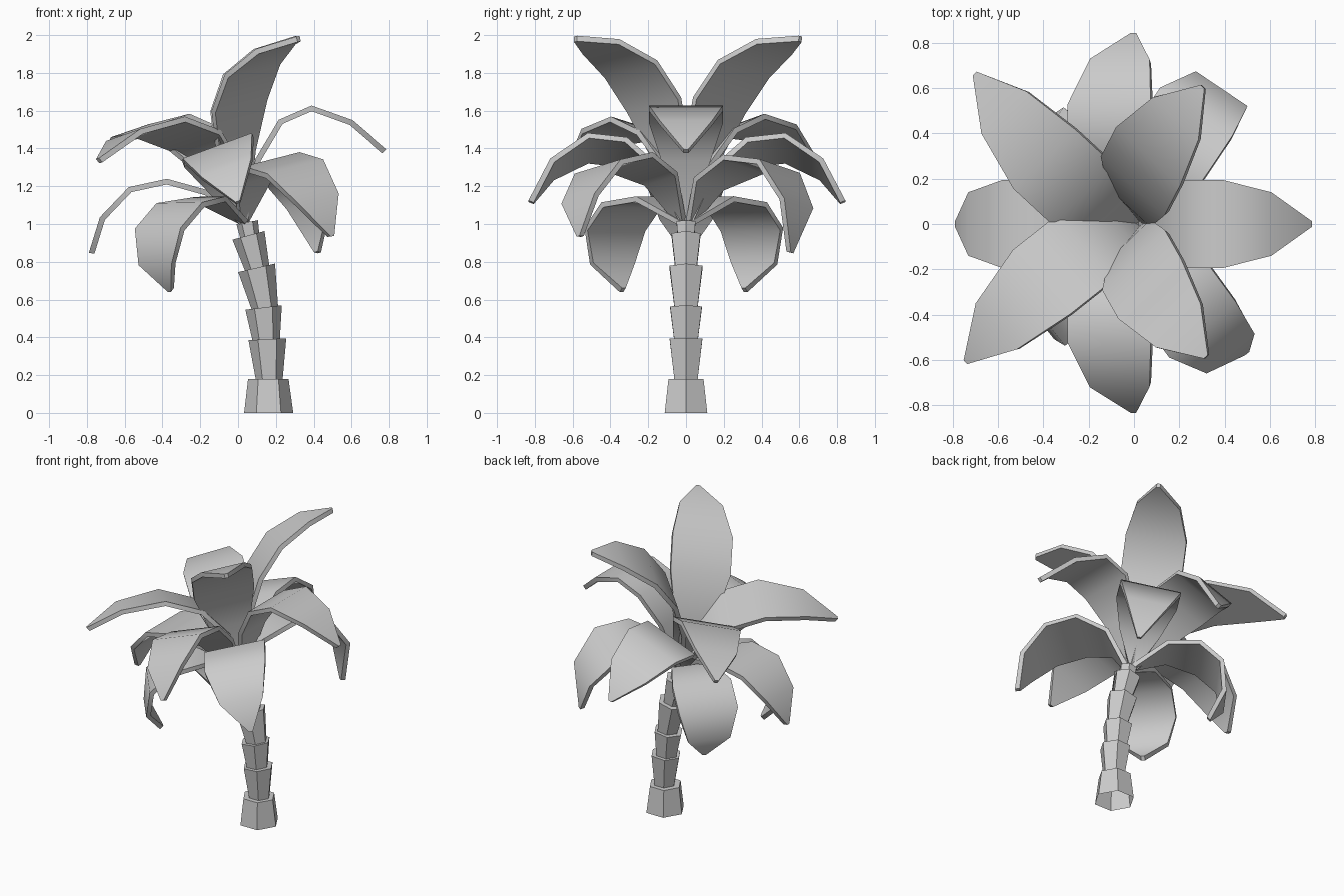
import bpy, bmesh
from math import cos, sin, radians
from mathutils import Vector

if "Cube" in bpy.data.objects:
    bpy.data.objects.remove(bpy.data.objects["Cube"])


def finish(bm, name, smooth=False):
    bmesh.ops.recalc_face_normals(bm, faces=bm.faces)
    me = bpy.data.meshes.new(name)
    bm.to_mesh(me)
    bm.free()
    ob = bpy.data.objects.new(name, me)
    bpy.context.collection.objects.link(ob)
    if smooth:
        bpy.ops.object.select_all(action='DESELECT')
        ob.select_set(True)
        bpy.context.view_layer.objects.active = ob
        bpy.ops.object.shade_smooth_by_angle(angle=radians(50))
    return ob


def loft(bm, rings, cap_start=True):
    """Tube through rings of equal point count, capped at the ends."""
    rows = [[bm.verts.new(p) for p in r] for r in rings]
    n = len(rows[0])
    for a, b in zip(rows, rows[1:]):
        for i in range(n):
            j = (i + 1) % n
            bm.faces.new((a[i], a[j], b[j], b[i]))
    if cap_start:
        bm.faces.new(rows[0][::-1])
    bm.faces.new(rows[-1])


def hexagon(x, z, r, tilt):
    t = radians(tilt)
    pts = []
    for i in range(6):
        u, v = r * cos(radians(60 * i)), r * sin(radians(60 * i))
        pts.append((x + u * cos(t), v, z + u * sin(t)))
    return pts


# Trunk: stacked flaring hexagonal segments (x, z, radius, tilt) bottom and top
segments = [
    ((.162, 0, .13, 0), (.16, .18, .107, 0)),
    ((.165, .17, .07, 0), (.155, .39, .1, 3)),
    ((.15, .37, .07, 3), (.135, .558, .097, 7)),
    ((.145, .54, .068, 7), (.098, .768, .1, 13)),
    ((.108, .74, .062, 13), (.055, .94, .088, 15)),
    ((.065, .92, .05, 15), (.048, 1.01, .058, 10)),
]
bm = bmesh.new()
for low, high in segments:
    loft(bm, [hexagon(*low), hexagon(*high)], cap_start=False)  # open undersides
finish(bm, "trunk")

# Leaf outline: position along the rib and half width
STATIONS = ((0, .025), (.22, .13), (.43, .195), (.64, .195), (.85, .14), (1, .012))
HALF_THICK = .015


def frond(name, mid, tip, side, hook=(0, 0, 0)):
    base = Vector((.03, .025 * side, 1.01))
    mid, tip, hook = Vector(mid), Vector(tip), Vector(hook)
    ctrl = 2 * mid - (base + tip) / 2
    across = (tip - base).cross(mid - base).normalized()

    def rib(t):
        p = base * (1 - t) ** 2 + ctrl * 2 * t * (1 - t) + tip * t * t
        return p + hook * t * (1 - t) * (2 * t - 1)

    rings = []
    for t, w in STATIONS:
        p = rib(t)
        up = across.cross(rib(t + .01) - rib(t - .01)).normalized() * HALF_THICK
        s = across * w
        rings.append((p - s - up, p + s - up, p + s + up, p - s + up))
    bm = bmesh.new()
    loft(bm, rings)
    finish(bm, name, True)


# Fronds: point halfway along the rib, tip, side of the crown, end hook
fronds = {
    "frond_right": ((.275, 0, 1.58), (.775, 0, 1.385), 0, (0, 0, .15)),
    "frond_left": ((-.445, 0, 1.222), (-.775, 0, .845), 0, (-.3, 0, .1)),
    "frond_upper_front": ((.025, -.205, 1.7), (.32, -.585, 1.98), -1),
    "frond_upper_back": ((.02, .215, 1.7), (.305, .605, 1.98), 1),
    "frond_outer_front": ((-.28, -.155, 1.475), (-.735, -.605, 1.335), -1, (-.2, -.15, .2)),
    "frond_outer_back": ((-.28, .18, 1.485), (-.695, .66, 1.37), 1, (-.1, .1, .15)),
    "frond_front": ((-.11, -.385, 1.4), (0, -.82, 1.115), -1, (0, -.3, .2)),
    "frond_back": ((-.11, .39, 1.4), (0, .83, 1.115), 1, (0, .3, .2)),
    "frond_right_front": ((.22, -.355, 1.33), (.49, -.56, .935), -1, (.2, -.55, 0)),
    "frond_right_back": ((.19, .37, 1.325), (.42, .55, .85), 1, (.4, .8, .35)),
    "frond_low_front": ((-.35, -.325, 1.065), (-.355, -.335, .65), -1, (-.4, -.3, -.4)),
    "frond_low_back": ((-.35, .3, 1.065), (-.355, .31, .65), 1, (-.4, .3, -.4)),
}
for name, args in fronds.items():
    frond(name, *args)
